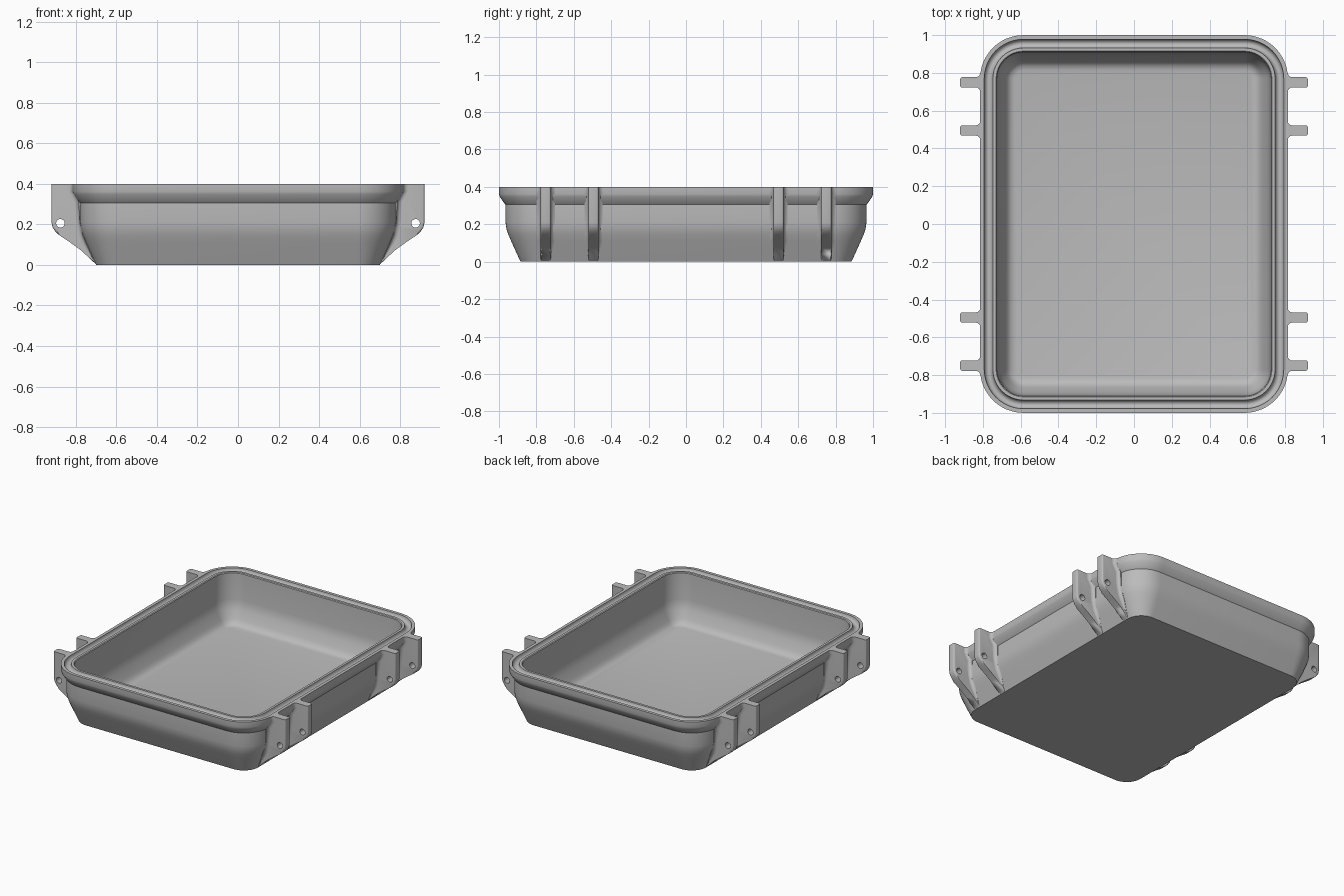
import bpy, bmesh, math
from mathutils import Vector

if "Cube" in bpy.data.objects:
    bpy.data.objects.remove(bpy.data.objects["Cube"], do_unlink=True)

grey = bpy.data.materials.new("plain grey")
grey.use_nodes = True
grey.diffuse_color = (0.5, 0.5, 0.5, 1)
grey.node_tree.nodes["Principled BSDF"].inputs["Base Color"].default_value = (0.5, 0.5, 0.5, 1)

HALF_X, HALF_Y, RADIUS, STEPS = 0.815, 1.0, 0.23, 12
THICK = 0.027  # half thickness of a lug


def finish(bm, name, angle=32):
    bmesh.ops.recalc_face_normals(bm, faces=bm.faces)
    mesh = bpy.data.meshes.new(name)
    bm.to_mesh(mesh)
    bm.free()
    mesh.materials.append(grey)
    obj = bpy.data.objects.new(name, mesh)
    bpy.context.collection.objects.link(obj)
    bpy.ops.object.select_all(action='DESELECT')
    obj.select_set(True)
    bpy.context.view_layer.objects.active = obj
    bpy.ops.object.shade_smooth_by_angle(angle=math.radians(angle))
    return obj


def rounded_ring(bm, inset, z):
    """Rounded rectangle, stepped in from the rim."""
    r = RADIUS - inset
    ring = []
    for q, (sx, sy) in enumerate([(1, 1), (-1, 1), (-1, -1), (1, -1)]):
        for i in range(STEPS + 1):
            a = math.pi / 2 * (q + i / STEPS)
            ring.append(bm.verts.new((sx * (HALF_X - RADIUS) + r * math.cos(a),
                                      sy * (HALF_Y - RADIUS) + r * math.sin(a), z)))
    return ring


def loft(bm, rings):
    for a, b in zip(rings, rings[1:]):
        for i in range(len(a)):
            j = (i + 1) % len(a)
            bm.faces.new((a[i], a[j], b[j], b[i]))
    bm.faces.new(rings[0])
    bm.faces.new(rings[-1])


# Tray: one profile of (inset, height) from base, over the rim, to the floor
outside = [(0.115, 0), (0.065, 0.11), (0.05, 0.145), (0.04, 0.175), (0.035, 0.21),
           (0.035, 0.305), (0.03, 0.31), (0.004, 0.348), (0, 0.362), (0, 0.4)]
groove = [(0.045 - 0.023 * math.cos(math.pi * i / 8),
           0.4 - 0.028 * math.sin(math.pi * i / 8)) for i in range(9)]
inside = [(0.085, 0.4), (0.09, 0.395), (0.095, 0.21), (0.1, 0.175), (0.11, 0.145),
          (0.135, 0.09), (0.147, 0.07), (0.163, 0.056), (0.185, 0.05)]
bm = bmesh.new()
loft(bm, [rounded_ring(bm, d, z) for d, z in outside + groove + inside])
finish(bm, "tray")

# Lug outline, outer edge then the edge buried in the tray wall
outer = [(0.92, 0.4), (0.92, 0.21), (0.915, 0.185), (0.9, 0.163), (0.88, 0.145),
         (0.83, 0.112), (0.775, 0.072), (0.74, 0.04), (0.7, 0.002)]
buried = [(0.685, 0.004), (0.755, 0.19), (0.755, 0.31), (0.8, 0.35), (0.8, 0.4)]
# Wall line followed by the fillets: x, z, fillet size
wall = [(0.815, 0.4, 0.022), (0.815, 0.362, 0.022), (0.785, 0.31, 0.022),
        (0.78, 0.21, 0.022), (0.765, 0.145, 0.022), (0.75, 0.11, 0.02), (0.715, 0.03, 0.002)]


def make_lug(name, side, y):
    bm = bmesh.new()
    outline = outer + buried
    rings = [[bm.verts.new((side * x, y + s * THICK, z)) for x, z in outline] for s in (-1, 1)]
    loft(bm, rings)
    # Soften the exposed long edges
    edges = [bm.edges.get((r[i], r[i + 1])) for r in rings for i in range(len(outer) - 1)]
    bmesh.ops.bevel(bm, geom=edges, offset=0.009, segments=3, profile=0.5, affect='EDGES')
    lug = finish(bm, name)

    # Pin hole
    bpy.ops.mesh.primitive_cylinder_add(vertices=20, radius=0.021, depth=0.2,
                                        location=(side * 0.876, y, 0.205),
                                        rotation=(math.pi / 2, 0, 0))
    cutter = bpy.context.object
    cutter.name = name + "_hole_cutter"
    cutter.data.materials.append(grey)
    cut = lug.modifiers.new("pin hole", 'BOOLEAN')
    cut.operation, cut.solver, cut.object = 'DIFFERENCE', 'EXACT', cutter
    bpy.context.view_layer.objects.active = lug
    bpy.ops.object.modifier_apply(modifier=cut.name)
    bpy.data.objects.remove(cutter, do_unlink=True)

    # Concave fillets between lug and wall
    bm = bmesh.new()
    for s in (-1, 1):
        rings = []
        for x, z, f in wall:
            curve = [(f - f * math.sin(a), f - f * math.cos(a))
                     for a in [math.pi / 8 * i for i in range(5)]]
            section = [(-0.01, -0.01), (f, -0.01)] + curve + [(-0.01, f)]
            rings.append([bm.verts.new((side * (x + u), y + s * (THICK + v), z))
                          for u, v in section])
        loft(bm, rings)
    finish(bm, name + "_fillets")


for side, side_name in ((1, "left"), (-1, "right")):
    for end, end_name in ((-1, "front"), (1, "back")):
        for y, place in ((0.495, "inner"), (0.75, "outer")):
            make_lug(f"{side_name}_{end_name}_{place}_lug", side, end * y)
